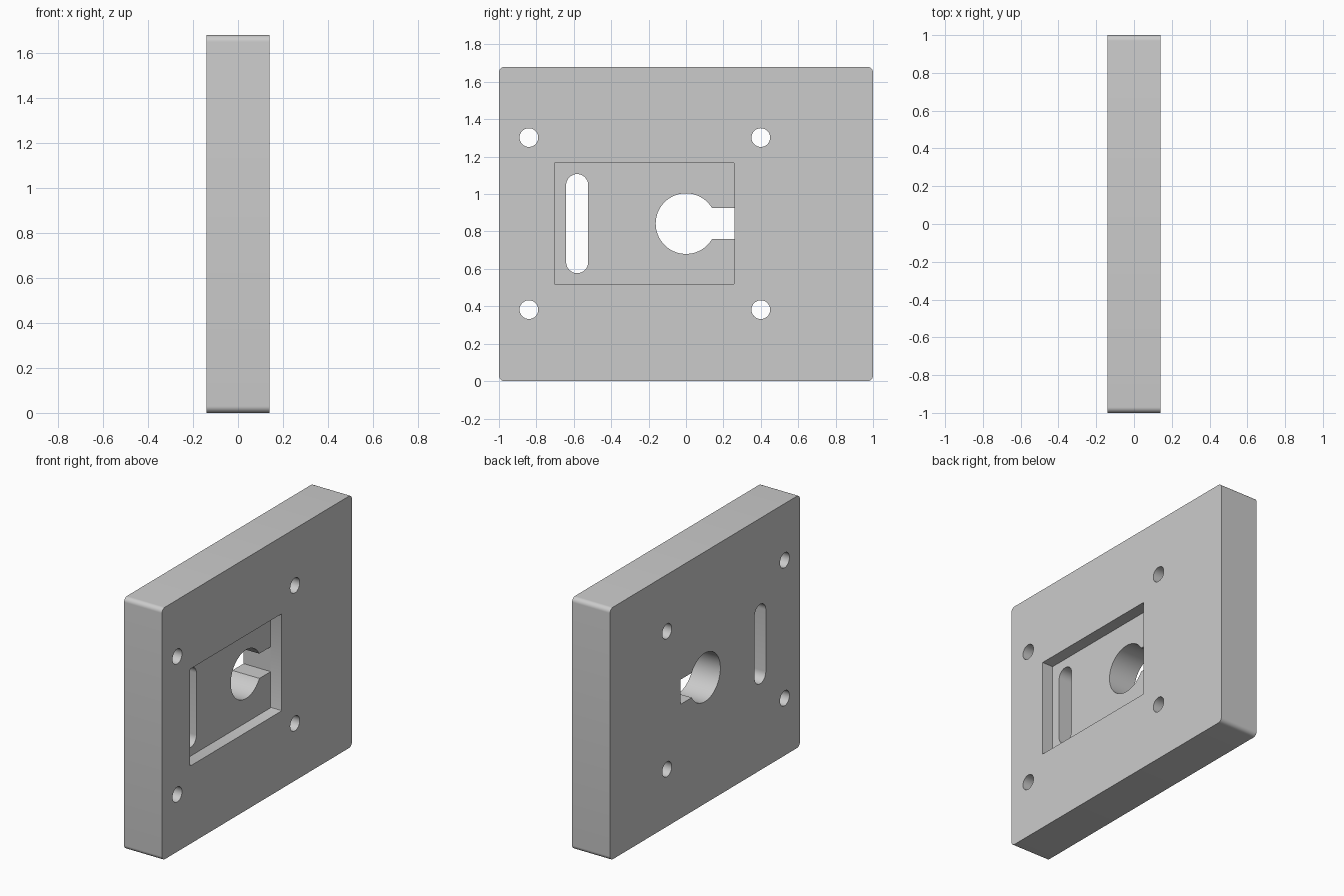
import bpy, bmesh
from math import cos, sin, pi

cube = bpy.data.objects.get("Cube")
if cube:
    bpy.data.objects.remove(cube, do_unlink=True)

HALF_T = 0.14          # half thickness of the plate
HEIGHT = 1.68
MID = HEIGHT / 2
POCKET_DEPTH = 0.08

grey = bpy.data.materials.new("plain grey")
grey.use_nodes = True
grey.diffuse_color = (0.6, 0.6, 0.6, 1)
grey.node_tree.nodes["Principled BSDF"].inputs["Base Color"].default_value = (0.6, 0.6, 0.6, 1)


def rounded(y0, y1, z0, z1, r, steps=8):
    """Rounded rectangle outline in the y-z plane."""
    corners = [(y1 - r, z1 - r), (y0 + r, z1 - r), (y0 + r, z0 + r), (y1 - r, z0 + r)]
    pts = []
    for q, (cy, cz) in enumerate(corners):
        for i in range(steps + 1):
            a = (q + i / steps) * pi / 2
            pts.append((cy + r * cos(a), cz + r * sin(a)))
    return pts


def prism(name, outline, x0, x1):
    """Extrude a y-z outline along x."""
    bm = bmesh.new()
    face = bm.faces.new([bm.verts.new((x0, y, z)) for y, z in outline])
    ext = bmesh.ops.extrude_face_region(bm, geom=[face])["geom"]
    moved = [v for v in ext if isinstance(v, bmesh.types.BMVert)]
    bmesh.ops.translate(bm, verts=moved, vec=(x1 - x0, 0, 0))
    bmesh.ops.remove_doubles(bm, verts=bm.verts, dist=1e-5)
    bmesh.ops.recalc_face_normals(bm, faces=bm.faces)
    mesh = bpy.data.meshes.new(name)
    bm.to_mesh(mesh)
    bm.free()
    mesh.materials.append(grey)
    ob = bpy.data.objects.new(name, mesh)
    bpy.context.collection.objects.link(ob)
    return ob


def hole(name, y, z, r, half_length=0, steps=8):
    """Through cutter: round, or a vertical slot when half_length is set."""
    h = r + half_length
    return prism(name, rounded(y - r, y + r, z - h, z + h, r, steps), -0.3, 0.3)


# Plate with softened corners
plate = prism("mounting_plate", rounded(-1, 1, 0, HEIGHT, 0.03), -HALF_T, HALF_T)

# Recess, slot, keyed bore and four screw holes
cutters = [
    prism("recess_cutter", rounded(-0.704, 0.259, 0.519, 1.166, 0.005, 3),
          HALF_T - POCKET_DEPTH, 0.3),
    hole("slot_cutter", -0.582, MID + 0.002, 0.059, 0.206),
    hole("bore_cutter", 0, MID + 0.002, 0.162, 0, 16),
    prism("key_cutter", [(0, 0.76), (0.2585, 0.76), (0.2585, 0.925), (0, 0.925)], -0.3, 0.3),
]
for y in (-0.84, 0.40):
    for side in (-1, 1):
        cutters.append(hole("screw_hole_cutter", y, MID + side * 0.46 + 0.002, 0.05))

for c in cutters:
    mod = plate.modifiers.new(c.name, "BOOLEAN")
    mod.operation = "DIFFERENCE"
    mod.solver = "EXACT"
    mod.object = c

# Apply the cuts, then remove the cutters
bpy.context.view_layer.objects.active = plate
plate.select_set(True)
for mod in list(plate.modifiers):
    bpy.ops.object.modifier_apply(modifier=mod.name)
for c in cutters:
    bpy.data.objects.remove(c, do_unlink=True)
bpy.ops.object.shade_smooth_by_angle(angle=pi / 6)
